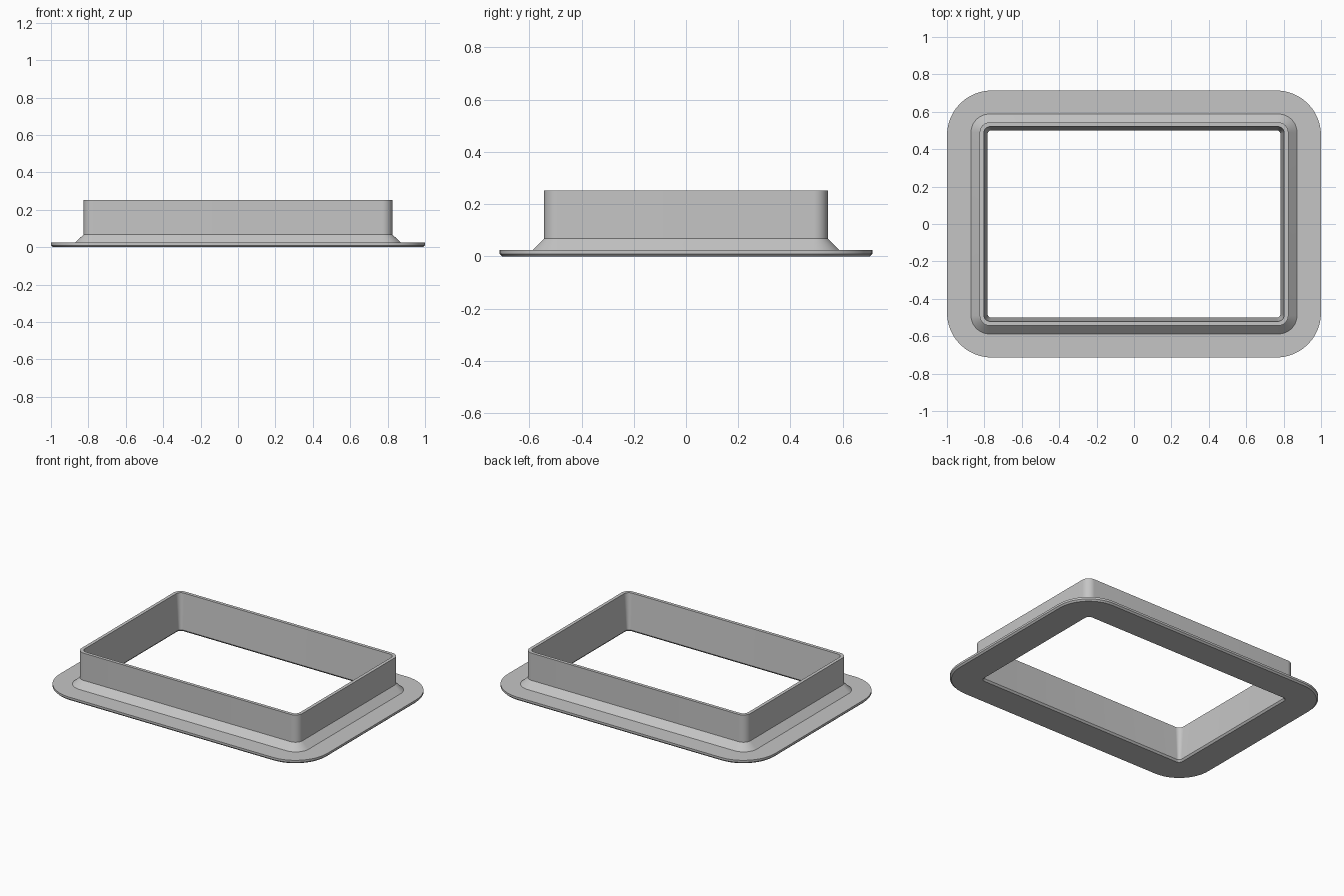
import bpy, bmesh, math

if "Cube" in bpy.data.objects:
    bpy.data.objects.remove(bpy.data.objects["Cube"])

SEGS = 12  # segments per rounded corner

grey = bpy.data.materials.new("light grey")
grey.diffuse_color = (0.56, 0.56, 0.56, 1)
grey.use_nodes = True
grey.node_tree.nodes["Principled BSDF"].inputs["Base Color"].default_value = grey.diffuse_color


def rounded_rect(hx, hy, r, z):
    """Counter-clockwise rounded rectangle outline at height z."""
    pts = []
    for k, (sx, sy) in enumerate([(1, 1), (-1, 1), (-1, -1), (1, -1)]):
        for i in range(SEGS + 1):
            a = math.radians(90) * (k + i / SEGS)
            pts.append((sx * (hx - r) + r * math.cos(a),
                        sy * (hy - r) + r * math.sin(a), z))
    return pts


# Cross-section as rounded rectangles: half width, half depth, corner radius, height
section = [
    (0.990, 0.704, 0.23, 0.0),      # underside outer edge
    (1.000, 0.714, 0.24, 0.010),    # flange rim
    (1.000, 0.714, 0.24, 0.024),    # flange top edge
    (0.872, 0.588, 0.100, 0.024),   # foot of the flare
    (0.825, 0.543, 0.053, 0.068),   # top of the flare
    (0.825, 0.543, 0.053, 0.252),   # collar top, outside
    (0.803, 0.521, 0.035, 0.252),   # collar top, inside
    (0.783, 0.501, 0.020, 0.012),   # tapered opening
    (0.793, 0.511, 0.028, 0.0),     # underside inner edge
]

bm = bmesh.new()
rings = [[bm.verts.new(p) for p in rounded_rect(*s)] for s in section]
n = len(rings[0])
for k, a in enumerate(rings):
    b = rings[(k + 1) % len(rings)]
    for i in range(n):
        j = (i + 1) % n
        bm.faces.new((a[i], a[j], b[j], b[i]))
bmesh.ops.recalc_face_normals(bm, faces=bm.faces)

mesh = bpy.data.meshes.new("flanged_frame")
bm.to_mesh(mesh)
bm.free()
mesh.materials.append(grey)
frame = bpy.data.objects.new("flanged_frame", mesh)
bpy.context.collection.objects.link(frame)

# Smooth corners, crisp section edges
bpy.context.view_layer.objects.active = frame
frame.select_set(True)
bpy.ops.object.shade_smooth_by_angle(angle=math.radians(25))
